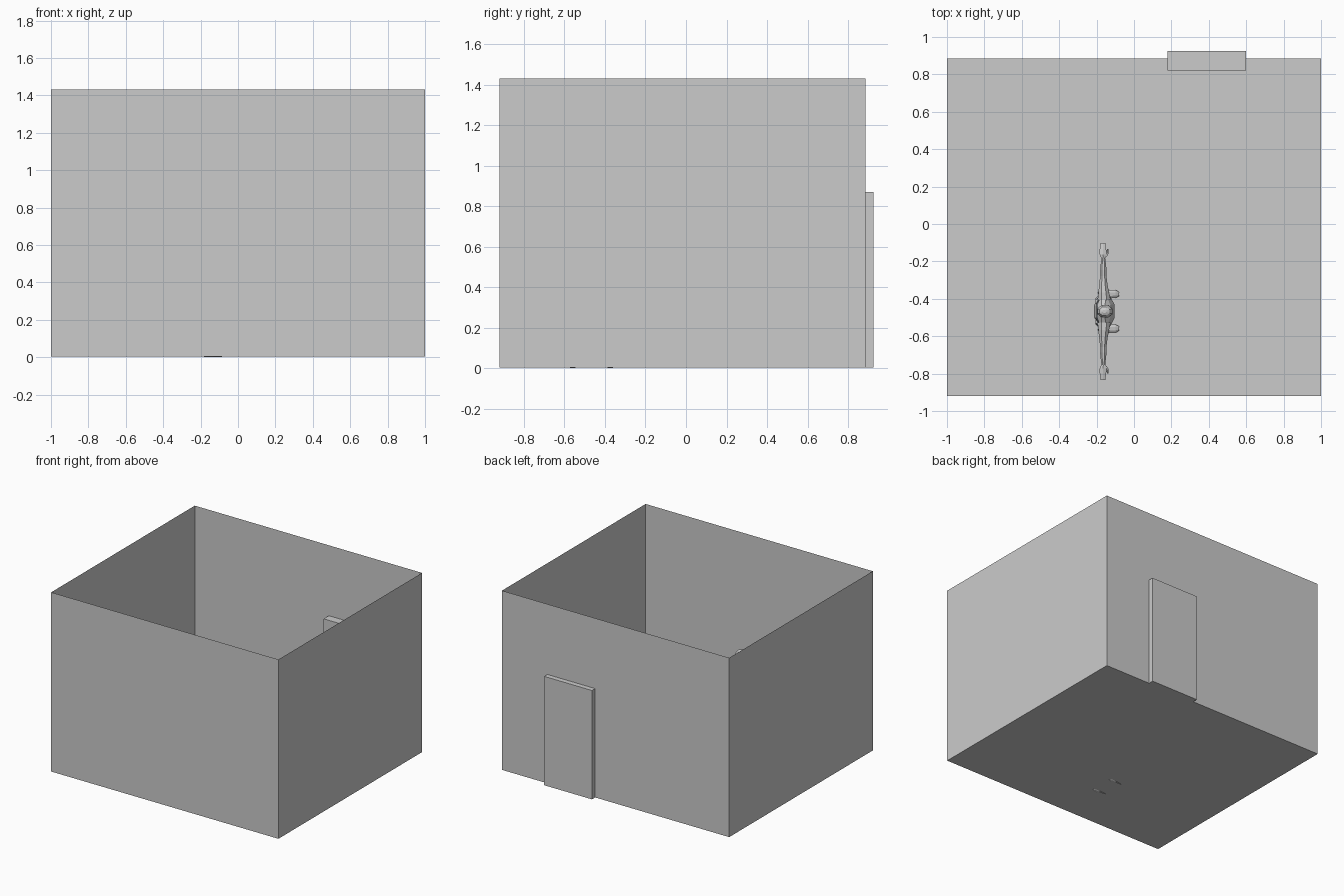
import bpy, bmesh, math
from mathutils import Vector

FX, FY = -0.16, -0.467      # where the figure stands (it faces +x)
FLOOR = 0.004


def finish(name, bm):
    bmesh.ops.recalc_face_normals(bm, faces=bm.faces)
    me = bpy.data.meshes.new(name)
    bm.to_mesh(me)
    bm.free()
    ob = bpy.data.objects.new(name, me)
    bpy.context.collection.objects.link(ob)
    return ob


def box(name, lo, hi, open_top=False):
    bm = bmesh.new()
    bmesh.ops.create_cube(bm, size=1)
    for v in bm.verts:
        v.co = Vector([lo[i] + (v.co[i] + 0.5) * (hi[i] - lo[i]) for i in range(3)])
    if open_top:
        top = [f for f in bm.faces if f.normal.z > 0.9 or all(v.co.z > hi[2] - 1e-5 for v in f.verts)]
        bmesh.ops.delete(bm, geom=top, context='FACES_ONLY')
    return finish(name, bm)


def loft(name, rings, axis='z', side=1, n=8):
    """Rings (x, y, z, half depth, half width) around the figure's centre."""
    bm = bmesh.new()
    loops = []
    for x, y, z, a, b in rings:
        loop = []
        for i in range(n):
            t = 2 * math.pi * (i + 0.5) / n
            u, w = a * math.cos(t) * 1.06, b * math.sin(t) * 1.06
            p = {'z': (x + u, y + w, z), 'y': (x + u, y, z + w), 'x': (x, y + u, z + w)}[axis]
            loop.append(bm.verts.new((FX + p[0], FY + side * p[1], p[2])))
        loops.append(loop)
    for l0, l1 in zip(loops, loops[1:]):
        for i in range(n):
            j = (i + 1) % n
            bm.faces.new((l0[i], l0[j], l1[j], l1[i]))
    bm.faces.new(loops[0])
    bm.faces.new(loops[-1])
    return finish(name, bm)


# Room shell without ceiling, and the door slab set through the back wall
box("room", (-1, -0.92, FLOOR), (1, 0.885, 1.43), open_top=True)
box("door", (0.18, 0.82, FLOOR), (0.6, 0.925, 0.87))

# Torso, neck and head
loft("torso", [
    (-0.005, 0, 0.345, 0.030, 0.035), (-0.005, 0, 0.375, 0.050, 0.078),
    (-0.002, 0, 0.415, 0.046, 0.080), (0.005, 0, 0.465, 0.038, 0.064),
    (0.006, 0, 0.520, 0.046, 0.078), (0.006, 0, 0.565, 0.050, 0.094),
    (-0.002, 0, 0.605, 0.036, 0.086), (-0.004, 0, 0.628, 0.022, 0.036)])
loft("neck", [(-0.004, 0, 0.615, 0.022, 0.024), (0.002, 0, 0.655, 0.020, 0.020)])
loft("head", [
    (0.014, 0, 0.640, 0.018, 0.014), (0.008, 0, 0.662, 0.036, 0.027),
    (0.005, 0, 0.695, 0.042, 0.034), (0.004, 0, 0.722, 0.041, 0.034),
    (0.002, 0, 0.743, 0.028, 0.023), (0.002, 0, 0.750, 0.010, 0.008)])

# Limbs, made once for each side
for side, tag in ((1, "left"), (-1, "right")):
    loft(tag + "_arm", [
        (0.000, 0.060, 0.585, 0.036, 0.036), (-0.002, 0.100, 0.590, 0.029, 0.031),
        (-0.004, 0.150, 0.590, 0.022, 0.024), (-0.004, 0.190, 0.590, 0.017, 0.019),
        (-0.004, 0.220, 0.590, 0.018, 0.019), (-0.004, 0.288, 0.590, 0.010, 0.012)],
        axis='y', side=side)
    loft(tag + "_hand", [
        (-0.004, 0.284, 0.590, 0.012, 0.010), (-0.005, 0.305, 0.590, 0.020, 0.011),
        (-0.006, 0.330, 0.589, 0.019, 0.009), (-0.006, 0.366, 0.586, 0.014, 0.006)],
        axis='y', side=side, n=6)
    loft(tag + "_thumb", [
        (0.008, 0.292, 0.588, 0.007, 0.007), (0.019, 0.310, 0.586, 0.007, 0.006),
        (0.020, 0.332, 0.584, 0.004, 0.004)], axis='y', side=side, n=5)
    loft(tag + "_leg", [
        (-0.004, 0.045, 0.400, 0.042, 0.038), (-0.003, 0.052, 0.345, 0.044, 0.042),
        (0.000, 0.064, 0.270, 0.035, 0.034), (0.002, 0.074, 0.205, 0.026, 0.026),
        (-0.006, 0.080, 0.150, 0.028, 0.027), (-0.010, 0.087, 0.080, 0.019, 0.019),
        (-0.010, 0.090, 0.025, 0.020, 0.018)], side=side)
    loft(tag + "_foot", [
        (-0.032, 0.089, 0.018, 0.014, 0.015), (-0.008, 0.090, 0.023, 0.020, 0.023),
        (0.030, 0.092, 0.016, 0.023, 0.016), (0.062, 0.093, 0.012, 0.022, 0.012),
        (0.080, 0.092, 0.009, 0.012, 0.006)], axis='x', side=side)
